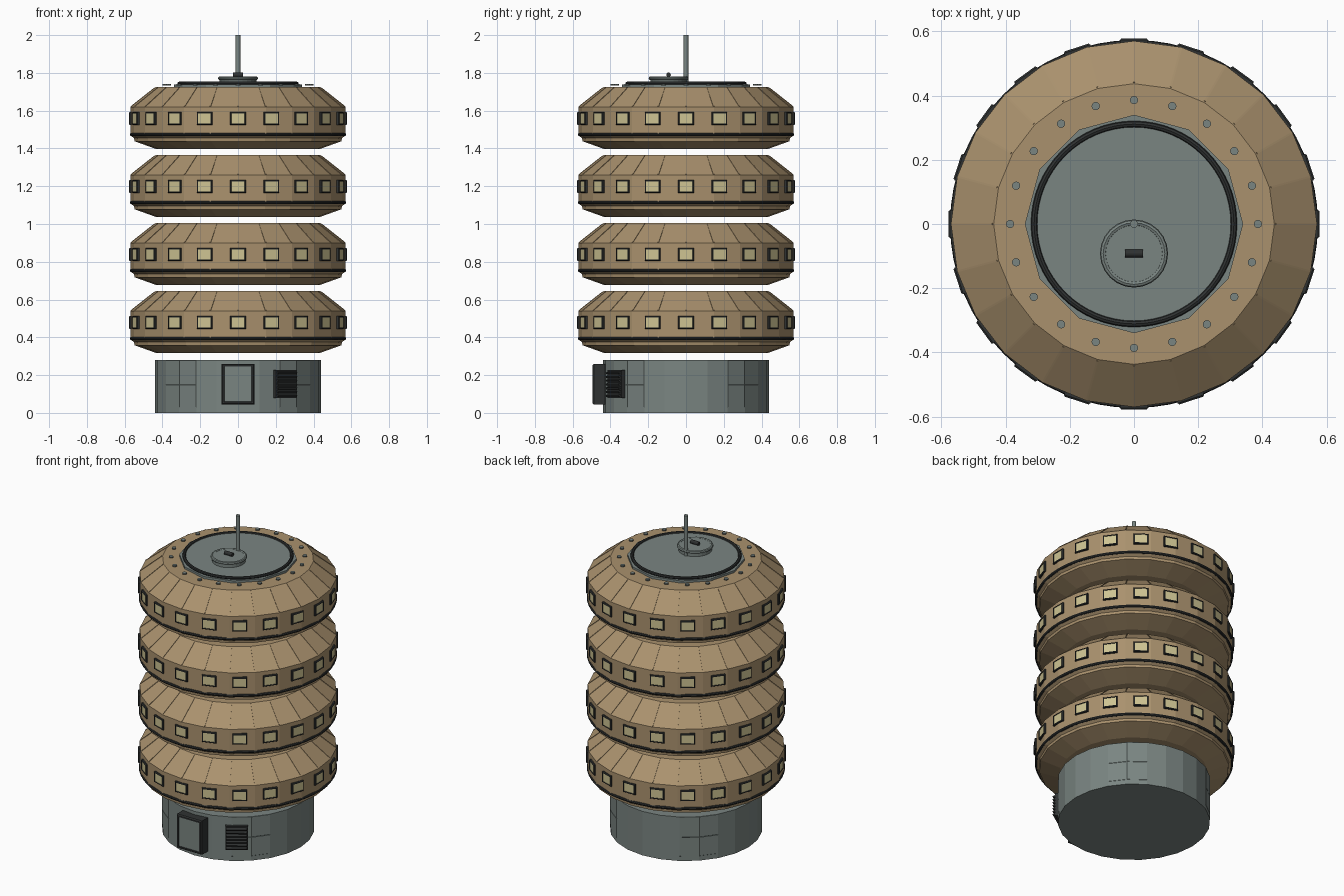
import bpy, bmesh, math
from mathutils import Matrix, Vector

if "Cube" in bpy.data.objects:
    bpy.data.objects.remove(bpy.data.objects["Cube"])


def material(name, rgb):
    m = bpy.data.materials.new(name)
    m.diffuse_color = (*rgb, 1)
    m.use_nodes = True
    m.node_tree.nodes["Principled BSDF"].inputs["Base Color"].default_value = m.diffuse_color
    return m


TAN = material("sand_panel", (0.40, 0.285, 0.155))
GREY = material("grey_metal", (0.195, 0.235, 0.222))
DARK = material("dark_trim", (0.028, 0.031, 0.031))
GLASS = material("cream_window", (0.62, 0.55, 0.29))


def finish(name, bm, *mats, smooth=False):
    bmesh.ops.recalc_face_normals(bm, faces=bm.faces)
    me = bpy.data.meshes.new(name)
    bm.to_mesh(me)
    bm.free()
    for m in mats:
        me.materials.append(m)
    ob = bpy.data.objects.new(name, me)
    bpy.context.collection.objects.link(ob)
    if smooth:
        bpy.context.view_layer.objects.active = ob
        ob.select_set(True)
        bpy.ops.object.shade_smooth_by_angle(angle=math.radians(40))
        ob.select_set(False)
    return ob


def lathe(profile, sides, closed=False, centre=(0, 0)):
    """Revolve (radius, z) points; open profiles get flat caps."""
    bm = bmesh.new()
    rings = []
    for r, z in profile:
        ring = []
        for i in range(sides):
            a = 2 * math.pi * i / sides
            ring.append(bm.verts.new((centre[0] + r * math.cos(a),
                                      centre[1] + r * math.sin(a), z)))
        rings.append(ring)
    pairs = list(zip(rings, rings[1:])) + ([(rings[-1], rings[0])] if closed else [])
    for lo, hi in pairs:
        for i in range(sides):
            j = (i + 1) % sides
            bm.faces.new((lo[i], lo[j], hi[j], hi[i]))
    if not closed:
        bm.faces.new(rings[0][::-1])
        bm.faces.new(rings[-1])
    return bm


def hoop(name, radius, z, minor, mat, sides=64, centre=(0, 0)):
    prof = [(radius + minor * math.cos(k * math.pi / 4),
             z + minor * math.sin(k * math.pi / 4)) for k in range(8)]
    return finish(name, lathe(prof, sides, True, centre), mat, smooth=True)


def around(deg, radius, z):
    return Matrix.Rotation(math.radians(deg), 4, 'Z') @ Matrix.Translation((0, -radius, z))


def box(bm, size, mat4):
    res = bmesh.ops.create_cube(bm, size=1, matrix=mat4 @ Matrix.Diagonal((*size, 1)))
    return list({f for v in res['verts'] for f in v.link_faces})


def framed_panel(bm, size, mat4, border, chamfer, depth):
    """Box with a chamfered front and a recessed panel in slot 1."""
    faces = box(bm, size, mat4)
    out = mat4.to_3x3() @ Vector((0, -1, 0))
    for f in faces:
        f.normal_update()
    front = max(faces, key=lambda f: f.normal.dot(out))
    bmesh.ops.inset_region(bm, faces=[front], thickness=chamfer, depth=chamfer)
    bmesh.ops.inset_region(bm, faces=[front], thickness=border, depth=0)
    bmesh.ops.inset_region(bm, faces=[front], thickness=0.001, depth=-depth)
    front.material_index = 1


# Base drum, with panel seams on the four diagonal sections
bm = lathe([(0.44, 0), (0.44, 0.03), (0.44, 0.15), (0.44, 0.28)], 24)
panels = []
for f in bm.faces:
    c = f.calc_center_median()
    a = math.degrees(math.atan2(c.y, c.x)) % 90
    if len(f.verts) == 4 and 30 < a < 60 and c.z > 0.03:
        panels.append(f)
bm.normal_update()
bmesh.ops.inset_individual(bm, faces=panels, thickness=0.002, depth=0.001)
finish("base_drum", bm, GREY)

# Entrance door
bm = bmesh.new()
framed_panel(bm, (0.175, 0.08, 0.215), around(0, 0.447, 0.152), 0.012, 0.008, 0.005)
finish("door", bm, DARK, GREY)

# Louvred vent beside the door
bm = bmesh.new()
box(bm, (0.13, 0.04, 0.15), around(34, 0.436, 0.153))
for i in range(7):
    box(bm, (0.12, 0.02, 0.009),
        around(34, 0.462, 0.093 + i * 0.02) @ Matrix.Rotation(0.4, 4, 'X'))
finish("vent", bm, DARK)

# Four stacked habitat rings
BODY = [(0.43, 0), (0.548, 0.042), (0.55, 0.058), (0.565, 0.07),
        (0.57, 0.082), (0.57, 0.223), (0.437, 0.328)]
for n in range(4):
    z0 = 0.316 + 0.36 * n
    finish(f"ring_body_{n + 1}", lathe([(r, z0 + z) for r, z in BODY], 24), TAN)
    hoop(f"trim_band_{n + 1}", 0.564, z0 + 0.078, 0.009, DARK)

    # Seam ribs along the roof slope
    bm = bmesh.new()
    slope = math.atan2(0.105, 0.133)
    for k in range(24):
        box(bm, (0.006, 0.16, 0.005), around(15 * k, 0.5035, z0 + 0.2755)
            @ Matrix.Rotation(slope, 4, 'X'))
    finish(f"roof_ribs_{n + 1}", bm, TAN)

    # Framed windows
    bm = bmesh.new()
    for k in range(20):
        framed_panel(bm, (0.086, 0.03, 0.068), around(18 * k, 0.558, z0 + 0.163),
                     0.005, 0.005, 0.003)
    finish(f"windows_{n + 1}", bm, DARK, GLASS)

# Roof plate and its seal
finish("roof_plate", lathe([(0.34, 1.722), (0.34, 1.738)], 12), GREY)
finish("roof_cover", lathe([(0.31, 1.735), (0.31, 1.745)], 48), GREY)
hoop("roof_seal", 0.311, 1.744, 0.01, DARK)

# Bolt circle
bm = bmesh.new()
for k in range(20):
    bmesh.ops.create_cone(bm, cap_ends=True, segments=10, radius1=0.013, radius2=0.013,
                          depth=0.008, matrix=around(18 * k, 0.386, 1.738))
finish("roof_bolts", bm, GREY)

# Hatch with rim and handle
HC = (0, -0.092)
finish("hatch", lathe([(0.097, 1.744), (0.097, 1.778)], 24, centre=HC), GREY)
hoop("hatch_rim", 0.096, 1.772, 0.01, GREY, 24, HC)
bm = bmesh.new()
bmesh.ops.create_cone(bm, cap_ends=True, segments=12, radius1=0.012, radius2=0.012, depth=0.055,
                      matrix=Matrix.Translation((*HC, 1.79)) @ Matrix.Rotation(math.pi / 2, 4, 'Y'))
finish("hatch_handle", bm, DARK)

# Mast
finish("mast", lathe([(0.0125, 1.74), (0.0125, 2.0)], 12), GREY, smooth=True)
